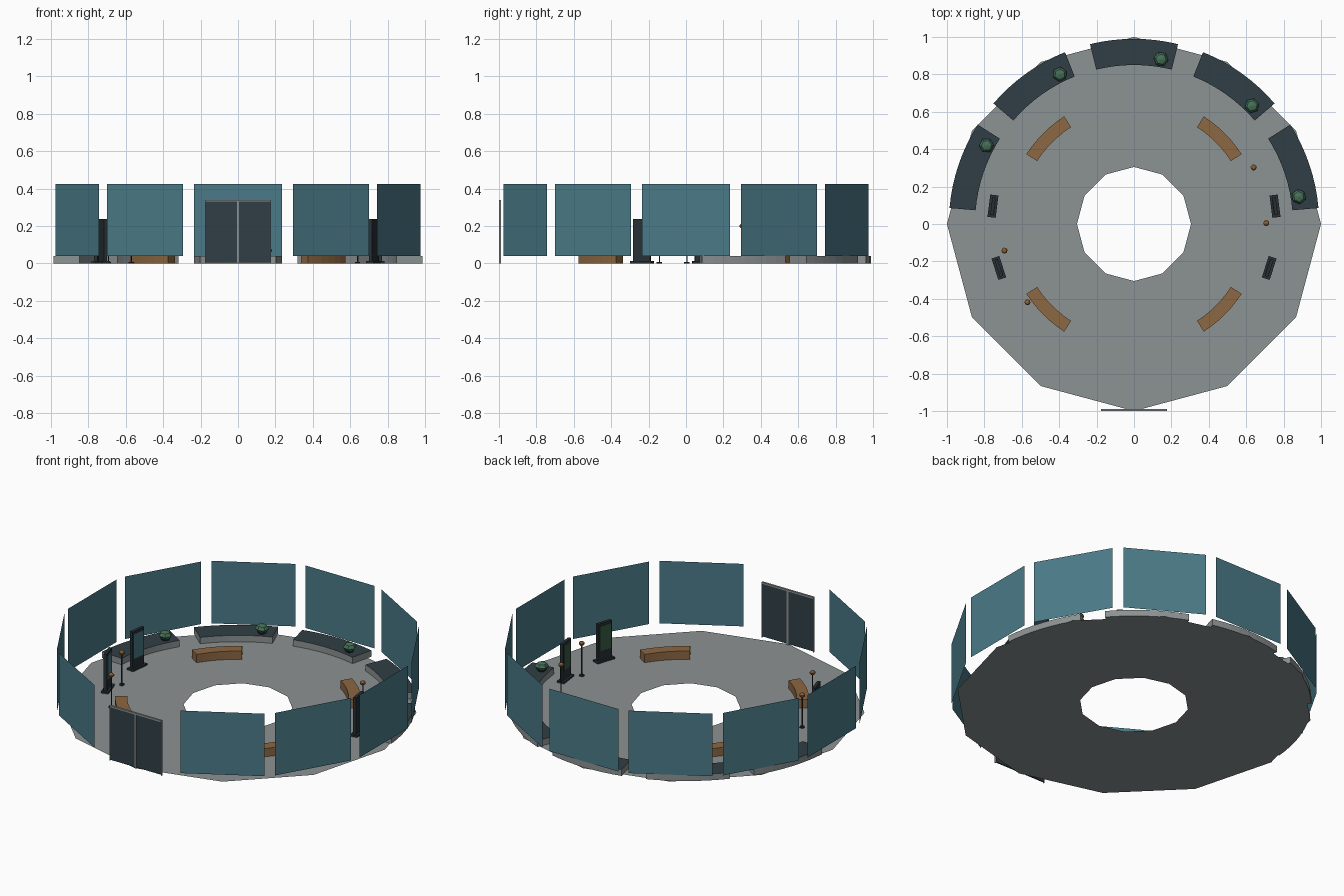
import bpy, bmesh, math
from mathutils import Matrix, Vector

if "Cube" in bpy.data.objects:
    bpy.data.objects.remove(bpy.data.objects["Cube"])


def material(name, rgb):
    lin = [((c / 255 + 0.055) / 1.055) ** 2.4 for c in rgb]
    m = bpy.data.materials.new(name)
    m.diffuse_color = (*lin, 1)
    m.use_nodes = True
    m.node_tree.nodes["Principled BSDF"].inputs["Base Color"].default_value = m.diffuse_color
    return m


GREY = material("floor grey", (140, 146, 146))
TEAL = material("teal panel", (74, 122, 135))
SLATE = material("dark slate", (48, 62, 69))
WOOD = material("wood", (140, 103, 66))
LEAF = material("leaf green", (70, 112, 88))
BLACK = material("dark metal", (40, 48, 53))
SCREEN = material("green screen", (56, 88, 68))
BRASS = material("brass brown", (140, 96, 56))


def finish(bm, name, mats, matrix=None):
    bmesh.ops.recalc_face_normals(bm, faces=bm.faces)
    me = bpy.data.meshes.new(name)
    bm.to_mesh(me)
    bm.free()
    for m in mats:
        me.materials.append(m)
    ob = bpy.data.objects.new(name, me)
    if matrix:
        ob.matrix_world = matrix
    bpy.context.collection.objects.link(ob)
    return ob


def polar(r, deg, z=0):
    a = math.radians(deg)
    return Vector((r * math.cos(a), r * math.sin(a), z))


def place(r, deg, z=0):
    # local x points outward, local y is tangential
    return Matrix.Translation(polar(r, deg, z)) @ Matrix.Rotation(math.radians(deg), 4, 'Z')


def box(name, lo, hi, mat, matrix=None):
    bm = bmesh.new()
    bmesh.ops.create_cube(bm, size=1)
    for v in bm.verts:
        v.co = Vector([(a + b) / 2 + c * (b - a) for a, b, c in zip(lo, hi, v.co)])
    return finish(bm, name, [mat], matrix)


def cone(name, r1, r2, z0, z1, seg, mat, matrix):
    bm = bmesh.new()
    bmesh.ops.create_cone(bm, cap_ends=True, segments=seg, radius1=r1, radius2=r2, depth=z1 - z0)
    bmesh.ops.translate(bm, vec=(0, 0, (z0 + z1) / 2), verts=bm.verts)
    return finish(bm, name, [mat], matrix)


def ball(name, r, z, squash, seg, rings, mat, matrix):
    bm = bmesh.new()
    bmesh.ops.create_uvsphere(bm, u_segments=seg, v_segments=rings, radius=r)
    for v in bm.verts:
        v.co.z = v.co.z * squash + z
    return finish(bm, name, [mat], matrix)


def arc_block(name, r0, r1, mid, half, z0, z1, seg, mats):
    # curved block; the last material goes on the top
    bm = bmesh.new()
    rows = []
    for i in range(seg + 1):
        a = mid - half + 2 * half * i / seg
        rows.append([bm.verts.new(polar(r, a, z)) for r, z in
                     ((r0, z0), (r1, z0), (r1, z1), (r0, z1))])
    for p, q in zip(rows, rows[1:]):
        for k in range(4):
            n = (k + 1) % 4
            f = bm.faces.new((p[k], p[n], q[n], q[k]))
            if k == 2:
                f.material_index = len(mats) - 1
    bm.faces.new(rows[0])
    bm.faces.new(rows[-1])
    return finish(bm, name, mats)


# floor: flat twelve-sided ring
bm = bmesh.new()
ring = [(bm.verts.new(polar(0.305, 30 * i)), bm.verts.new(polar(1.0, 30 * i))) for i in range(12)]
for i in range(12):
    (a, b), (c, d) = ring[i], ring[(i + 1) % 12]
    bm.faces.new((a, b, d, c))
floor = finish(bm, "floor", [GREY])
if floor.data.polygons[0].normal.z < 0:
    floor.data.flip_normals()

# wall panels: flat sheets all around except at the entrance
for i in range(12):
    if i == 9:
        continue
    bm = bmesh.new()
    bm.faces.new([bm.verts.new((0, y, z)) for y, z in
                  ((-0.234, 0.04), (0.234, 0.04), (0.234, 0.425), (-0.234, 0.425))])
    finish(bm, f"wall_panel_{i}", [TEAL], place(0.993, 30 * i))

# entrance doors with a thin frame
box("door_frame_top", (-0.177, -1.0, 0.33), (0.177, -0.988, 0.34), GREY)
box("door_frame_middle", (-0.006, -0.999, 0), (0.006, -0.989, 0.33), GREY)
for s in (-1, 1):
    x0, x1 = sorted((s * 0.006, s * 0.174))
    box("door_leaf", (x0, -0.998, 0.006), (x1, -0.99, 0.33), SLATE)
    x0, x1 = sorted((s * 0.174, s * 0.177))
    box("door_frame_side", (x0, -0.999, 0), (x1, -0.989, 0.33), GREY)

# plinths around the back, each with a small bush
for i in range(5):
    mid = 90 + (i - 2) * 35.65
    arc_block(f"plinth_{i}", 0.85, 0.99, mid, 13.75, 0.001, 0.04, 8, [GREY, SLATE])
    m = place(0.893, mid - 9.3)
    cone(f"plant_pot_{i}", 0.022, 0.032, 0.04, 0.058, 6, BLACK, m)
    ball(f"bush_{i}", 0.04, 0.069, 0.6, 6, 4, LEAF, m)

# curved benches
for i in range(4):
    arc_block(f"bench_{i}", 0.618, 0.686, 45 + 90 * i, 12, 0.001, 0.052, 6, [WOOD])

# information stands, screens facing the centre
for i, deg in enumerate((7.2, -18, 172.8, 198)):
    m = place(0.76, deg)
    box(f"stand_base_{i}", (-0.022, -0.06, 0.001), (0.022, 0.06, 0.012), BLACK, m)
    box(f"stand_slab_{i}", (-0.009, -0.048, 0.012), (0.009, 0.048, 0.238), BLACK, m)
    box(f"stand_screen_{i}", (-0.012, -0.038, 0.07), (-0.009, 0.038, 0.222),
        SCREEN if i < 2 else TEAL, m)

# posts with a round top
for i, deg in enumerate((25.3, 0.4, 191.6, 216.3)):
    m = place(0.707, deg)
    cone(f"post_base_{i}", 0.015, 0.015, 0.001, 0.007, 8, BLACK, m)
    cone(f"post_pole_{i}", 0.003, 0.003, 0.007, 0.19, 6, BLACK, m)
    ball(f"post_top_{i}", 0.017, 0.2, 0.8, 8, 5, BRASS, m)
